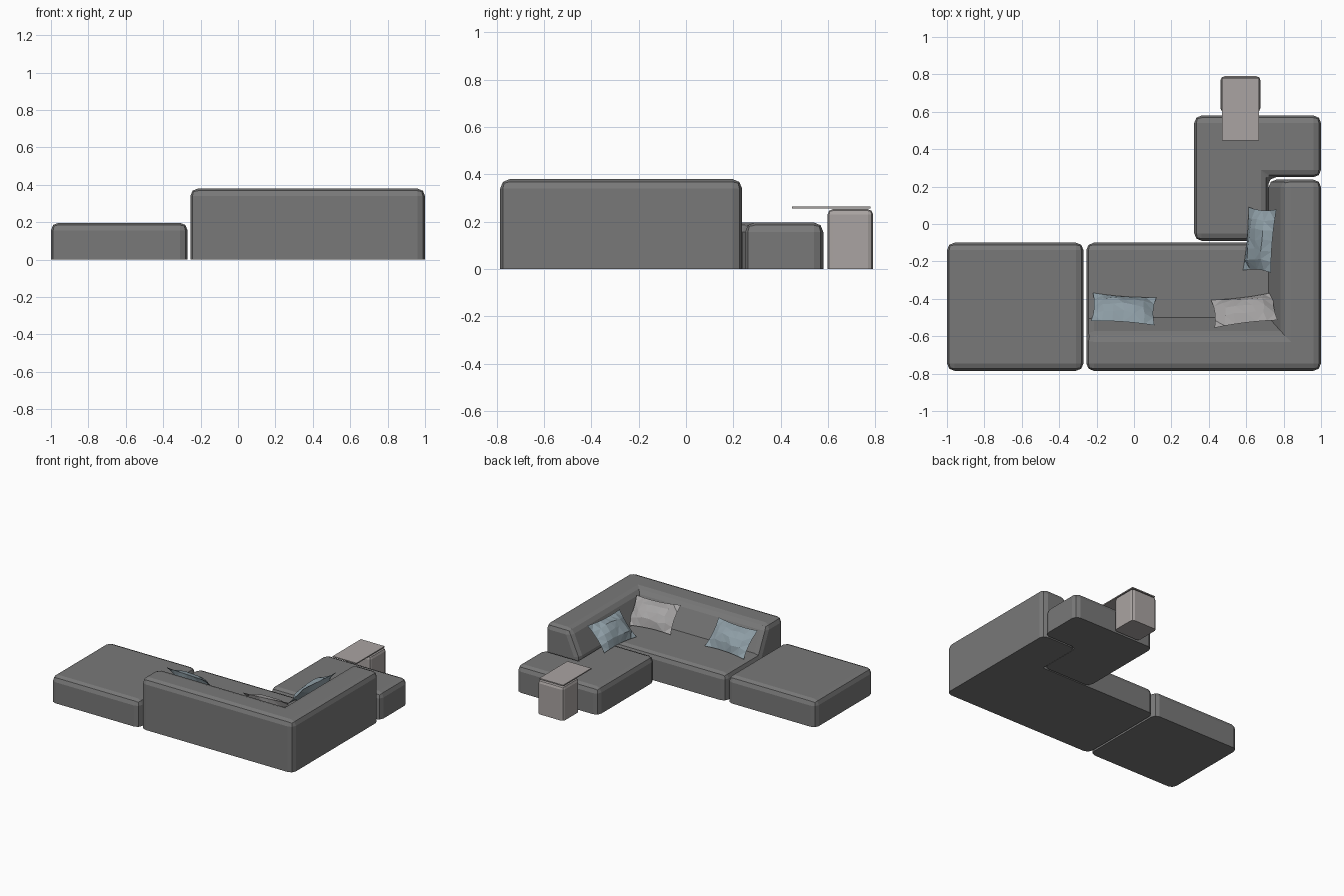
import bpy, bmesh, math, random
from mathutils import Matrix, Vector

if "Cube" in bpy.data.objects:
    bpy.data.objects.remove(bpy.data.objects["Cube"])

random.seed(4)


def material(name, rgb):
    m = bpy.data.materials.new(name)
    m.diffuse_color = (*rgb, 1)
    m.use_nodes = True
    m.node_tree.nodes["Principled BSDF"].inputs["Base Color"].default_value = m.diffuse_color
    return m


GREY = material("grey_fabric", (0.19, 0.19, 0.19))
BLUE = material("blue_fabric", (0.27, 0.34, 0.38))
PALE = material("pale_fabric", (0.38, 0.37, 0.37))
TAUPE = material("taupe", (0.40, 0.37, 0.36))


def finish(bm, name, mat):
    bmesh.ops.recalc_face_normals(bm, faces=bm.faces)
    me = bpy.data.meshes.new(name)
    bm.to_mesh(me)
    bm.free()
    me.materials.append(mat)
    ob = bpy.data.objects.new(name, me)
    bpy.context.collection.objects.link(ob)
    return ob


def soften(bm, width, keep_sharp=()):
    """Round every edge except those on the floor and the listed seams."""
    bm.normal_update()
    edges = [e for e in bm.edges
             if max(v.co.z for v in e.verts) > 0.001 and e not in keep_sharp]
    bmesh.ops.bevel(bm, geom=edges, offset=width, segments=2, profile=0.5,
                    affect='EDGES', clamp_overlap=True)


def block(name, outline, z0, z1, width, mat):
    """Extruded outline with rounded top and upright edges."""
    bm = bmesh.new()
    low = [bm.verts.new((x, y, z0)) for x, y in outline]
    high = [bm.verts.new((x, y, z1)) for x, y in outline]
    bm.faces.new(low[::-1])
    bm.faces.new(high)
    n = len(outline)
    for i in range(n):
        j = (i + 1) % n
        bm.faces.new((low[i], low[j], high[j], high[i]))
    bmesh.ops.recalc_face_normals(bm, faces=bm.faces)
    if width:
        soften(bm, width)
    return finish(bm, name, mat)


def rect(x0, x1, y0, y1):
    return [(x0, y0), (x1, y0), (x1, y1), (x0, y1)]


# Ottomans: a plain one on the left, a notched one wrapping the arm end
block("left_ottoman", rect(-1, -0.27, -0.785, -0.10), 0, 0.197, 0.04, GREY)
block("notched_ottoman",
      [(0.322, -0.09), (0.718, -0.09), (0.718, 0.25), (1, 0.25), (1, 0.58), (0.322, 0.58)],
      0, 0.197, 0.04, GREY)

# Corner sofa: seat, sloped back and sloped arm in one shell
L, R, BK, FR, END, H, S = -0.255, 1.0, -0.785, -0.10, 0.237, 0.38, 0.197
AX, AT, BY, BT = 0.72, 0.80, -0.50, -0.59
points = dict(
    b0=(L, BK, 0), b1=(R, BK, 0), b2=(R, END, 0), b3=(AX, END, 0), b4=(AX, FR, 0), b5=(L, FR, 0),
    s0=(L, BY, S), s1=(AX, BY, S), s2=(AX, FR, S), s3=(L, FR, S), m=(AX, END, S),
    t0=(L, BK, H), t1=(R, BK, H), t2=(R, END, H), t3=(AT, END, H), t4=(AT, BT, H), t5=(L, BT, H))
bm = bmesh.new()
v = {k: bm.verts.new(p) for k, p in points.items()}
for face in ("b5 b4 b3 b2 b1 b0", "b0 b1 t1 t0", "b1 b2 t2 t1", "b2 b3 m t3 t2",
             "m s2 s1 t4 t3", "b3 b4 s2 m", "s1 s0 t5 t4", "b0 t0 t5 s0 s3 b5",
             "s0 s1 s2 s3", "b5 s3 s2 b4", "t0 t1 t2 t3 t4 t5"):
    bm.faces.new([v[k] for k in face.split()])
bmesh.ops.recalc_face_normals(bm, faces=bm.faces)
seams = [bm.edges.get((v[a], v[b])) for a, b in
         (("s0", "s1"), ("s1", "s2"), ("s2", "m"), ("s2", "b4"), ("s1", "t4"))]
soften(bm, 0.04, seams)
finish(bm, "corner_sofa", GREY)

# Side table: rounded pedestal with a thin overhanging top
block("table_pedestal", rect(0.462, 0.676, 0.598, 0.79), 0, 0.253, 0.022, TAUPE)
block("table_top", rect(0.47, 0.667, 0.447, 0.78), 0.256, 0.264, 0, TAUPE)


def cushion(name, loc, turn, lean, mat, w=0.34, h=0.22, thick=0.042, nu=6, nv=4):
    """Faceted pillow with pinched corners, leaning back against -y before turning."""
    bm = bmesh.new()
    sides = []
    rim = {}
    for sign in (1, -1):
        grid = {}
        for i in range(nu + 1):
            for j in range(nv + 1):
                edge = i in (0, nu) or j in (0, nv)
                if edge and (i, j) in rim:
                    grid[i, j] = rim[i, j]
                    continue
                a, b = 2 * i / nu - 1, 2 * j / nv - 1
                x = a * w / 2 * (1 - 0.07 * (1 - b * b))
                y = b * h / 2 * (1 - 0.10 * (1 - a * a))
                z = sign * thick * ((1 - a * a) * (1 - b * b)) ** 0.5
                if not edge:
                    x += random.uniform(-0.008, 0.008)
                    y += random.uniform(-0.008, 0.008)
                    z *= random.uniform(0.85, 1.1)
                grid[i, j] = bm.verts.new((x, y, z))
                if edge:
                    rim[i, j] = grid[i, j]
        for i in range(nu):
            for j in range(nv):
                q = [grid[i, j], grid[i + 1, j], grid[i + 1, j + 1], grid[i, j + 1]]
                bm.faces.new(q if sign > 0 else q[::-1])
    bmesh.ops.triangulate(bm, faces=bm.faces)
    m = (Matrix.Translation(Vector(loc)) @ Matrix.Rotation(math.radians(turn), 4, 'Z')
         @ Matrix.Rotation(math.radians(90 + lean), 4, 'X'))
    bmesh.ops.transform(bm, matrix=m, verts=bm.verts)
    return finish(bm, name, mat)


# Cushions resting on the back and the arm
cushion("left_cushion", (-0.055, -0.455, 0.283), -4, 43, BLUE)
cushion("corner_cushion", (0.59, -0.46, 0.283), 7, 43, PALE)
cushion("arm_cushion", (0.672, -0.085, 0.283), 85, 43, BLUE)
